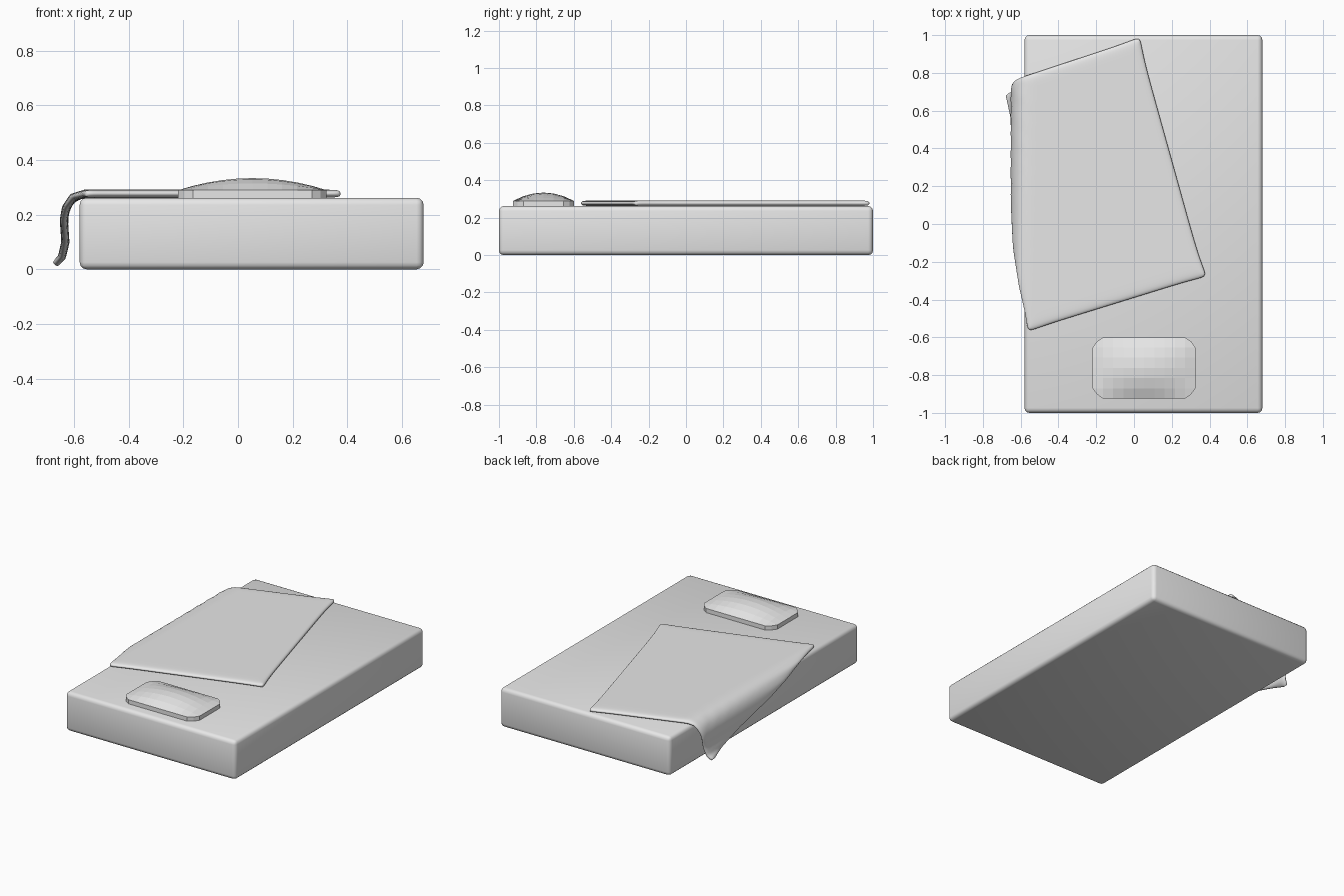
import bpy, bmesh, math
from mathutils import Vector

if "Cube" in bpy.data.objects:
    bpy.data.objects.remove(bpy.data.objects["Cube"], do_unlink=True)

GREY = (0.8, 0.8, 0.8, 1.0)
grey = bpy.data.materials.new("plain grey")
grey.use_nodes = True
grey.diffuse_color = GREY
grey.node_tree.nodes["Principled BSDF"].inputs["Base Color"].default_value = GREY


def finish(name, bm, smooth):
    """Turn a bmesh into a named, coloured object."""
    bmesh.ops.remove_doubles(bm, verts=bm.verts, dist=0.0004)
    bmesh.ops.recalc_face_normals(bm, faces=bm.faces)
    for f in bm.faces:
        f.smooth = smooth
    mesh = bpy.data.meshes.new(name)
    bm.to_mesh(mesh)
    bm.free()
    mesh.materials.append(grey)
    obj = bpy.data.objects.new(name, mesh)
    bpy.context.collection.objects.link(obj)
    return obj


def add_sheet(bm, nu, nv, place):
    """Add a grid of quads; place(u, v) takes values from -1 to 1."""
    rows = [[bm.verts.new(place(2 * i / nu - 1, 2 * j / nv - 1))
             for i in range(nu + 1)] for j in range(nv + 1)]
    for a, b in zip(rows, rows[1:]):
        for i in range(nu):
            bm.faces.new((a[i], a[i + 1], b[i + 1], b[i]))


# Mattress: a long block with softly rounded edges
TOP = 0.262
bm = bmesh.new()
bmesh.ops.create_cube(bm, size=1)
for v in bm.verts:
    v.co = Vector((0.05 + v.co.x * 1.26, v.co.y * 2, (v.co.z + 0.5) * TOP))
bmesh.ops.bevel(bm, geom=list(bm.edges), offset=0.026, segments=3,
                profile=0.5, affect='EDGES')
finish("mattress", bm, True)

# Blanket: a turned rectangle whose far corner hangs over the mattress side
FRONT_R, FRONT_L = Vector((-0.565, -0.575)), Vector((0.39, -0.28))
BACK_R, BACK_L = Vector((-0.89, 0.69)), Vector((0.035, 0.995))
DRAPE = [Vector(p) for p in ((-0.56, 0.277), (-0.605, 0.263), (-0.63, 0.225),
                             (-0.638, 0.18), (-0.632, 0.1), (-0.645, 0.045),
                             (-0.668, 0.02))]


def follow_drape(x):
    """Centre point and outward normal of the cloth, in x and z."""
    if x >= DRAPE[0].x:
        return Vector((x, DRAPE[0].y)), Vector((0, 1))
    left = DRAPE[0].x - x
    dirs = [(b - a).normalized() for a, b in zip(DRAPE, DRAPE[1:])]
    for k, (a, b) in enumerate(zip(DRAPE, DRAPE[1:])):
        length = (b - a).length
        if left <= length or k == len(dirs) - 1:
            t = min(left / length, 1.1)
            before = dirs[k - 1] if k else Vector((-1, 0))
            after = dirs[min(k + 1, len(dirs) - 1)]
            d = (before + dirs[k]).lerp(dirs[k] + after, min(t, 1)).normalized()
            return a + (b - a) * t, Vector((d.y, -d.x))
        left -= length


def blanket_point(side):
    def place(s, t):
        # rows crowd towards the hems so they round off cleanly
        u, v = math.sin(s * math.pi / 2), math.sin(t * math.pi / 2)
        rim = max(abs(u), abs(v))
        thick = 0.015 * math.sqrt(max(0, 1 - rim ** 40))
        # hems pull inwards between the slightly rounded corners
        corner = 1 - 0.025 * abs(u * v) ** 30
        pu = u * (1 - 0.035 * (1 - v ** 8)) * corner
        pv = v * (1 - 0.015 * (1 - u ** 8)) * corner
        a = FRONT_R.lerp(FRONT_L, (pu + 1) / 2)
        b = BACK_R.lerp(BACK_L, (pu + 1) / 2)
        p = a.lerp(b, (pv + 1) / 2)
        c, n = follow_drape(p.x)
        q = c + n * thick * side
        return (q.x, p.y, max(q.y, 0.008))
    return place


bm = bmesh.new()
for side in (1, -1):
    add_sheet(bm, 40, 48, blanket_point(side))
finish("blanket", bm, True)

# Pillow: a faceted cushion with cut corners and a domed top
PX, PY = 0.272, 0.162


def pillow_point(height):
    def place(u, v):
        # pull the corners in to give a chamfered outline
        x, y = u * PX, v * PY
        over = max(0, abs(x) + abs(y) - (PX + PY - 0.045))
        x -= math.copysign(over * 0.5, u)
        y -= math.copysign(over * 0.5, v)
        z = TOP - 0.002
        if height:
            z = TOP + 0.028 + 0.044 * (1 - u * u) * (1 - v * v)
        return (0.053 + x, -0.762 + y, z)
    return place


bm = bmesh.new()
add_sheet(bm, 10, 6, pillow_point(True))
add_sheet(bm, 10, 6, pillow_point(False))
rims = [e for e in bm.edges if e.is_boundary]
bmesh.ops.bridge_loops(bm, edges=rims)
finish("pillow", bm, False)
